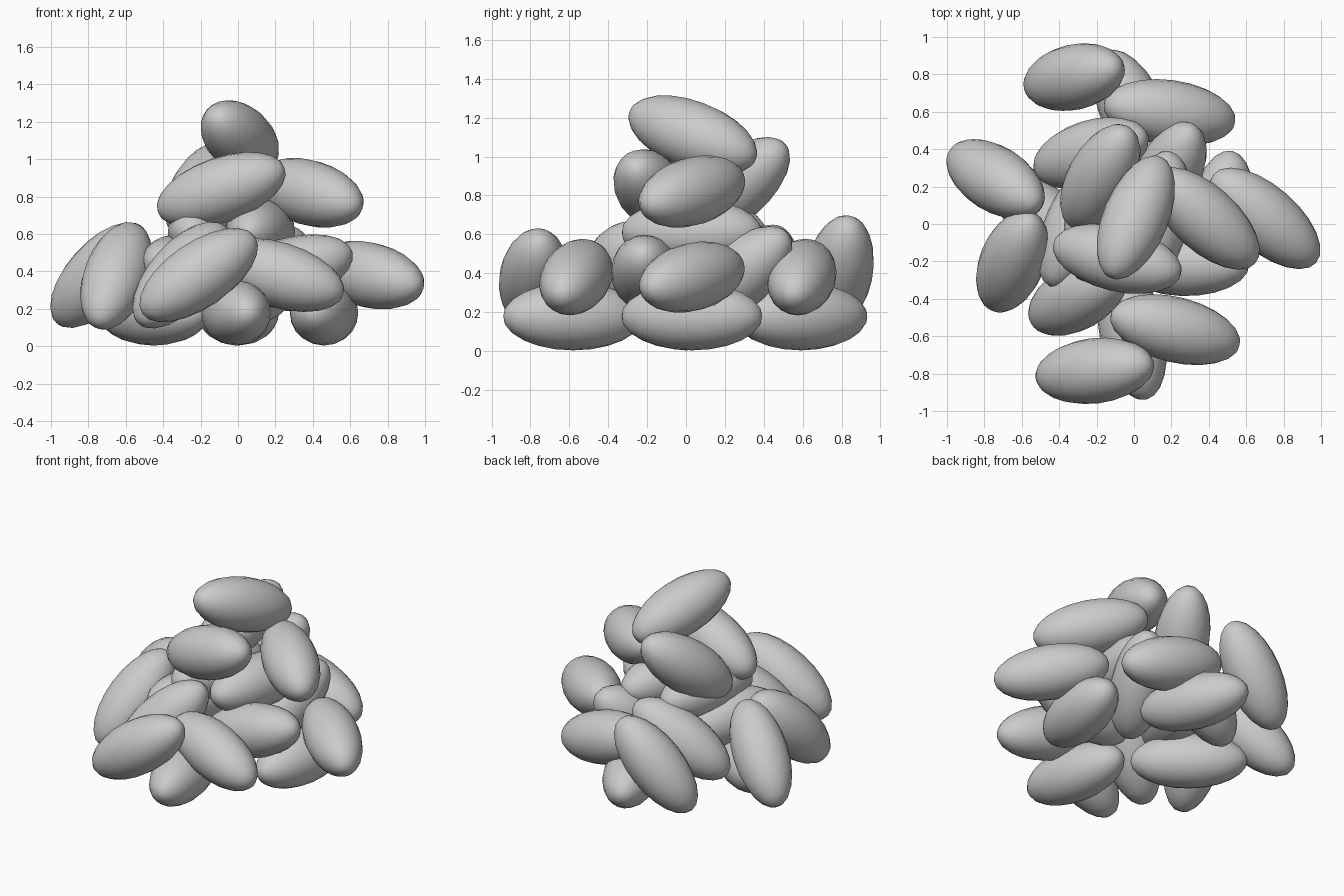
import bpy
from mathutils import Vector

LENGTH, RADIUS = 0.367, 0.175   # half length and half width of one grain


def grain(name, centre, direction):
    """One smooth elongated grain, its long axis along direction."""
    bpy.ops.mesh.primitive_uv_sphere_add(segments=20, ring_count=12, radius=1, location=centre)
    ob = bpy.context.object
    ob.name = name
    ob.scale = (RADIUS, RADIUS, LENGTH)
    ob.rotation_euler = Vector(direction).to_track_quat('Z', 'Y').to_euler()
    bpy.ops.object.shade_smooth()


layers = {
    # four grains lying flat on the ground
    "base_grain": [
        ((-.01, -.58, .178), (.2, -.98, 0)),
        ((.46, .03, .178), (.17, .98, 0)),
        ((0, .59, .178), (-.4, .9, 0)),
        ((-.45, 0, .178), (-.75, .66, 0)),
    ],
    # ring leaning around the outside
    "outer_grain": [
        ((-.74, .24, .38), (-.62, .39, -.70)),
        ((-.65, -.20, .375), (.27, .66, .72)),
        ((-.21, -.785, .38), (.82, .10, .56)),
        ((.22, -.565, .38), (.93, -.23, -.28)),
        ((.70, .03, .38), (.74, -.64, -.17)),
        ((.19, .595, .38), (.94, -.13, -.28)),
        ((-.32, .785, .40), (.64, .15, .75)),
    ],
    # grains filling the middle
    "inner_grain": [
        ((-.30, -.39, .38), (.62, .35, .70)),
        ((.26, -.21, .40), (.93, -.03, .28)),
        ((.18, .26, .38), (.35, .70, .60)),
        ((-.23, .38, .40), (.78, .25, .55)),
        ((-.30, 0, .42), (.4, .9, -.1)),
    ],
    # pair below the crown
    "middle_grain": [
        ((.12, .03, .61), (.2, .97, 0)),
        ((-.19, .05, .61), (.2, .97, 0)),
    ],
    # three around the peak, and one on top
    "upper_grain": [
        ((-.09, -.185, .835), (.92, -.22, .32)),
        ((.38, .03, .82), (.72, -.65, -.2)),
        ((-.18, .25, .84), (.39, .70, .60)),
    ],
    "top_grain": [((.01, .035, 1.11), (.36, .87, -.33))],
}

for name, grains in layers.items():
    for i, (centre, direction) in enumerate(grains):
        grain(f"{name}_{i + 1}", centre, direction)
